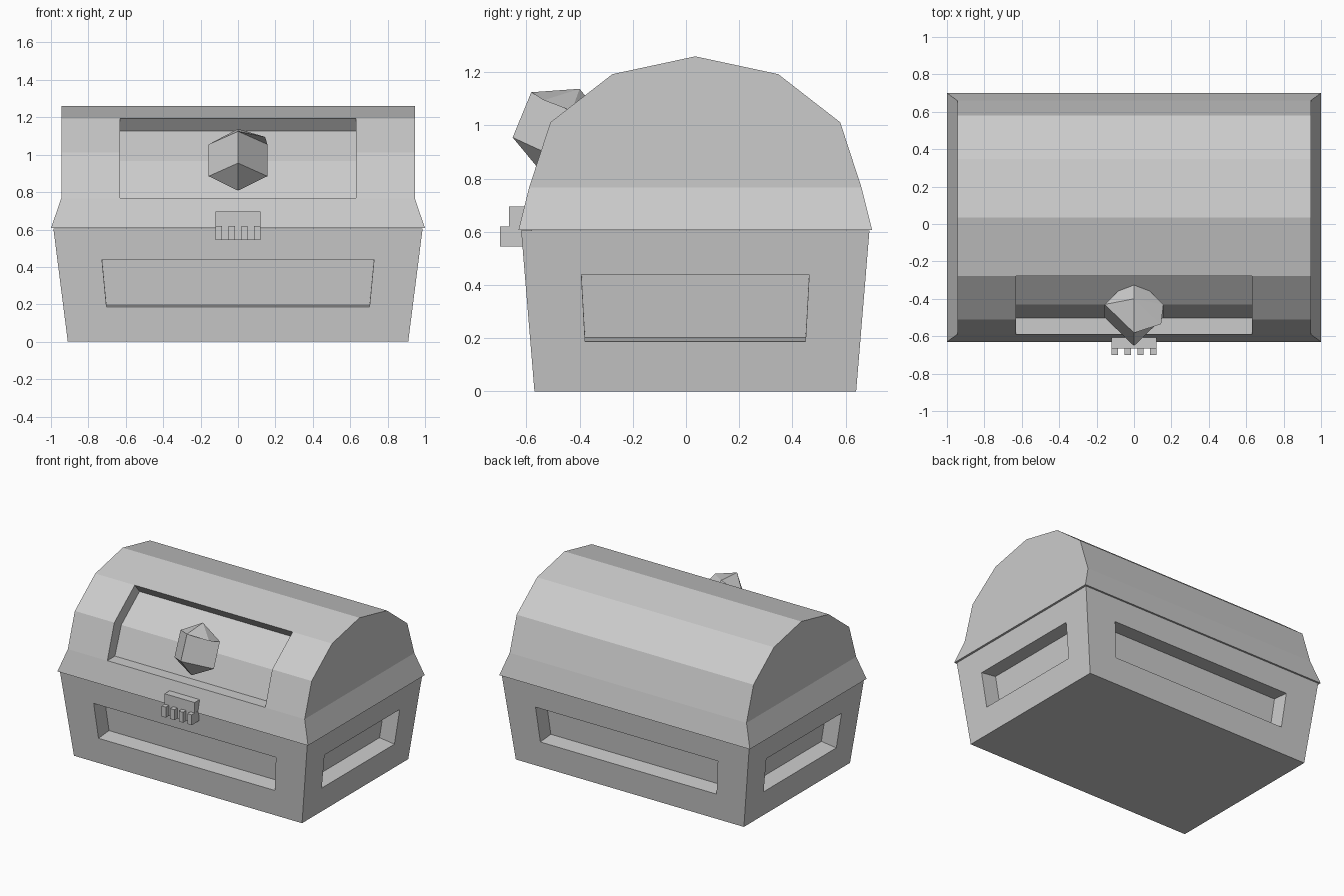
import bpy, bmesh
from mathutils import Vector

if "Cube" in bpy.data.objects:
    bpy.data.objects.remove(bpy.data.objects["Cube"])


def make(name, verts, faces):
    bm = bmesh.new()
    vs = [bm.verts.new(v) for v in verts]
    for f in faces:
        bm.faces.new([vs[i] for i in f])
    bmesh.ops.remove_doubles(bm, verts=bm.verts, dist=1e-5)
    bmesh.ops.recalc_face_normals(bm, faces=bm.faces)
    me = bpy.data.meshes.new(name)
    bm.to_mesh(me)
    bm.free()
    ob = bpy.data.objects.new(name, me)
    bpy.context.collection.objects.link(ob)
    return ob


def prism(name, profile, hx):
    """Extrude a (y, z) profile along x; hx gives the half width per point."""
    n = len(profile)
    verts = [(s * h, y, z) for s in (-1, 1) for (y, z), h in zip(profile, hx)]
    sides = [(i, (i + 1) % n, n + (i + 1) % n, n + i) for i in range(n)]
    return verts, sides


def box(name, x0, x1, y0, y1, z0, z1):
    verts = [(x, y, z) for x in (x0, x1) for y in (y0, y1) for z in (z0, z1)]
    return make(name, verts, [(0, 1, 3, 2), (4, 6, 7, 5), (0, 4, 5, 1),
                              (2, 3, 7, 6), (0, 2, 6, 4), (1, 5, 7, 3)])


# Flared base with one sunken panel on each wall
CY, H = 0.035, 0.605
signs = [(-1, -1), (1, -1), (1, 1), (-1, 1)]
low = [Vector((sx * 0.91, CY + sy * 0.605, 0)) for sx, sy in signs]
high = [Vector((sx * 0.987, CY + sy * 0.655, H)) for sx, sy in signs]
verts = low + high
faces = [(3, 2, 1, 0), (4, 5, 6, 7)]
for k in range(4):
    a, b, c, d = low[k], low[(k + 1) % 4], high[(k + 1) % 4], high[k]
    ratio = 0.753 if k % 2 == 0 else 0.668
    u0, u1 = (1 - ratio) / 2, (1 + ratio) / 2
    v0, v1 = 0.187 / H, 0.44 / H
    rim = [a.lerp(b, u).lerp(d.lerp(c, u), v)
           for u, v in ((u0, v0), (u1, v0), (u1, v1), (u0, v1))]
    inward = -(b - a).cross(d - a).normalized() * 0.12
    o = len(verts)
    verts += [a, b, c, d] + rim + [p + inward for p in rim]
    for i in range(4):
        j = (i + 1) % 4
        faces += [(o + i, o + j, o + 4 + j, o + 4 + i),
                  (o + 4 + i, o + 4 + j, o + 8 + j, o + 8 + i)]
    faces.append((o + 8, o + 9, o + 10, o + 11))
make("chest_base", verts, faces)

# Faceted barrel lid, flared at its lower edge
profile = [(-0.63, 0.607), (-0.59, 0.767), (-0.51, 1.012), (-0.277, 1.193), (0.035, 1.26),
           (0.347, 1.193), (0.58, 1.012), (0.66, 0.767), (0.70, 0.607)]
verts, faces = prism("lid", profile, [1.0] + [0.945] * 7 + [1.0])
for o in (0, 9):
    faces += [tuple(o + i for i in range(1, 8)), (o, o + 1, o + 7, o + 8)]
lid = make("chest_lid", verts, faces)

# Sunken front panel in the lid, following its two facets
cut = [(-0.503, 0.768), (-0.43, 0.965), (-0.223, 1.127), (-0.277, 1.193),
       (-0.33, 1.258), (-0.70, 1.258), (-0.70, 0.768)]
verts, faces = prism("cut", cut, [0.63] * 7)
faces += [tuple(range(7)), tuple(range(7, 14))]
cutter = make("lid_panel_cutter", verts, faces)
cutter.hide_render = True
mod = lid.modifiers.new("panel", 'BOOLEAN')
mod.operation = 'DIFFERENCE'
mod.solver = 'EXACT'
mod.object = cutter
bpy.context.view_layer.objects.active = lid
lid.select_set(True)
bpy.ops.object.modifier_apply(modifier="panel")
bpy.data.objects.remove(cutter)

# Four-sided crystal with pointed ends and a chipped upper facet
verts = [(0, -0.53, 0.808)]
for y, z in ((-0.50, 0.885), (-0.43, 1.055)):
    verts += [(0, y - 0.152, z + 0.07), (0.157, y, z), (0, y + 0.152, z - 0.07), (-0.157, y, z)]
verts += [(0, -0.40, 1.138), (0.145, -0.535, 1.095)]
faces = [(9, 5, 10), (9, 10, 6), (5, 6, 10)]
for i in range(4):
    j = (i + 1) % 4
    faces += [(0, 1 + j, 1 + i), (1 + i, 1 + j, 5 + j, 5 + i)]
    if i:
        faces.append((5 + i, 5 + j, 9))
make("lid_crystal", verts, faces)

# Latch plate with four teeth
box("latch_plate", -0.12, 0.12, -0.665, -0.58, 0.545, 0.695)
for i in range(4):
    x = -0.103 + i * 0.0687
    box(f"latch_tooth_{i + 1}", x - 0.017, x + 0.017, -0.70, -0.64, 0.545, 0.62)
